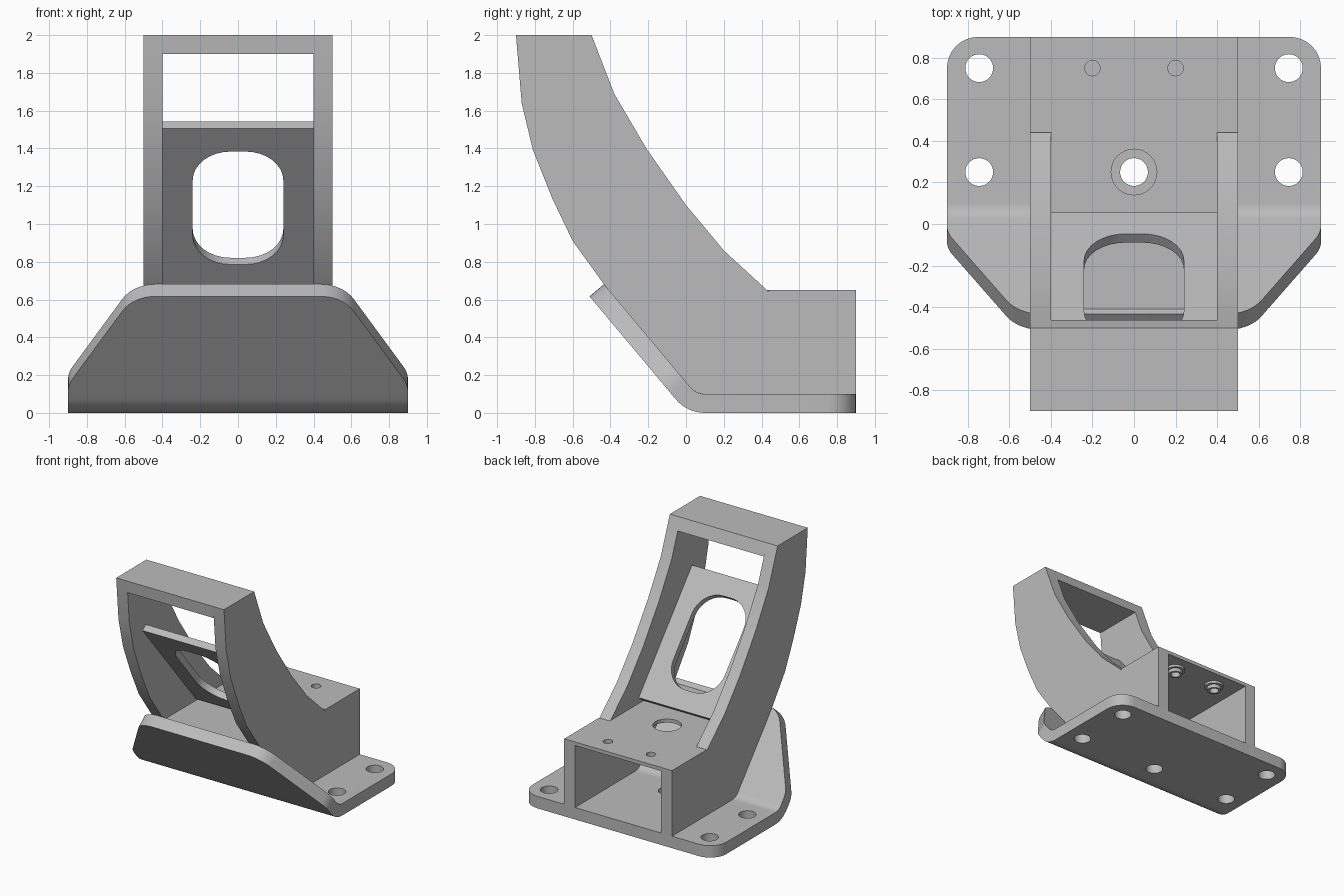
import bpy, bmesh, math
from mathutils import Vector

cube = bpy.data.objects.get("Cube")
if cube:
    bpy.data.objects.remove(cube, do_unlink=True)

metal = bpy.data.materials.new("plain grey metal")
metal.use_nodes = True
GREY = (0.5, 0.5, 0.5, 1)
metal.diffuse_color = GREY
metal.node_tree.nodes["Principled BSDF"].inputs["Base Color"].default_value = GREY

TILT = math.radians(50)
ALONG = Vector((0, -math.cos(TILT), math.sin(TILT)))   # up the sloped sheet
NORMAL = Vector((0, math.sin(TILT), math.cos(TILT)))


def finish(name, bm):
    bmesh.ops.recalc_face_normals(bm, faces=bm.faces)
    mesh = bpy.data.meshes.new(name)
    bm.to_mesh(mesh)
    bm.free()
    mesh.materials.append(metal)
    obj = bpy.data.objects.new(name, mesh)
    bpy.context.collection.objects.link(obj)
    return obj


def prism(name, points, sweep):
    """Extrude a flat outline along a vector."""
    bm = bmesh.new()
    face = bm.faces.new([bm.verts.new(p) for p in points])
    new = bmesh.ops.extrude_face_region(bm, geom=[face])["geom"]
    verts = [v for v in new if isinstance(v, bmesh.types.BMVert)]
    bmesh.ops.translate(bm, verts=verts, vec=Vector(sweep))
    return finish(name, bm)


def side_prism(name, profile, x0, x1):
    return prism(name, [(x0, y, z) for y, z in profile], (x1 - x0, 0, 0))


def cylinder(name, x, y, z0, z1, r, sides=32):
    ring = [(x + r * math.cos(k * math.tau / sides),
             y + r * math.sin(k * math.tau / sides), z0) for k in range(sides)]
    return prism(name, ring, (0, 0, z1 - z0))


def cut(obj, cutter):
    mod = obj.modifiers.new("cut", "BOOLEAN")
    mod.solver = "EXACT"
    mod.object = cutter
    bpy.context.view_layer.objects.active = obj
    bpy.ops.object.modifier_apply(modifier=mod.name)
    bpy.data.objects.remove(cutter, do_unlink=True)


def fillet(a, p, b, r, n=8):
    """Arc points rounding corner p between a and b."""
    a, p, b = Vector(a), Vector(p), Vector(b)
    da, db = (a - p).normalized(), (b - p).normalized()
    half = da.angle(db) / 2
    centre = p + (da + db).normalized() * r / math.sin(half)
    start = p + da * r / math.tan(half) - centre
    end = p + db * r / math.tan(half) - centre
    sweep = math.pi - 2 * half
    return [centre + (start * math.sin(sweep * (1 - k / n)) + end * math.sin(sweep * k / n))
            / math.sin(sweep) for k in range(n + 1)]


# Bent base sheet: lofted along its length from the rear edge
THICK, BEND_R, FLAT = 0.1, 0.2, 0.8
BEND = BEND_R * TILT
LENGTH = FLAT + BEND + 0.712


def sheet(s, t):
    a = min(max((s - FLAT) / BEND_R, 0), TILT)
    p = Vector((0, 0.1 - (BEND_R - t) * math.sin(a), BEND_R - (BEND_R - t) * math.cos(a)))
    if s < FLAT:
        p.y += FLAT - s
    return p + ALONG * max(s - FLAT - BEND, 0)


rear, waist, tip = (0.9, 0), (0.9, FLAT + BEND + 0.1), (0.555, LENGTH)
stations = [(p.y, p.x) for p in fillet((0, 0), rear, waist, 0.15)
            + fillet(rear, waist, tip, 0.2) + fillet(waist, tip, (0, LENGTH), 0.2)]
stations += [(FLAT + BEND * k / 8, 0.9) for k in range(9)]
bm = bmesh.new()
rows = []
for s, w in sorted(stations):
    rows.append([bm.verts.new(sheet(s, t) + Vector((x, 0, 0)))
                 for x, t in ((-w, 0), (w, 0), (w, THICK), (-w, THICK))])
for lower, upper in zip(rows, rows[1:]):
    for i in range(4):
        j = (i + 1) % 4
        bm.faces.new((lower[i], lower[j], upper[j], upper[i]))
bm.faces.new(rows[0])
bm.faces.new(rows[-1])
base = finish("base_sheet", bm)
for x, y in ((0.745, 0.75), (-0.745, 0.75), (0.745, 0.25), (-0.745, 0.25), (0, 0.25)):
    cut(base, cylinder("hole_cutter", x, y, -0.1, 0.2, 0.067))

# Curved side arms, one piece with the box walls
back_curve = [(0.44, 0.64), (0.2, 0.86), (0, 1.1), (-0.21, 1.4), (-0.38, 1.69), (-0.5, 2)]
front_curve = [(-0.9, 2), (-0.87, 1.64), (-0.81, 1.39), (-0.71, 1.14), (-0.6, 0.91)]
foot = [sheet(FLAT + BEND * k / 4, THICK) for k in range(4, -1, -1)]
foot = [sheet(LENGTH, THICK)] + foot
arm = back_curve + front_curve + [(p.y, p.z) for p in foot]
arm += [(0.9, THICK), (0.9, 0.65), (0.44, 0.65)]
side_prism("left_arm", arm, 0.4, 0.5)
side_prism("right_arm", arm, -0.5, -0.4)

# Cross block joining the arm tips
side_prism("top_block", [(-0.5, 2), (-0.9, 2), (-0.892, 1.9), (-0.461, 1.9)], -0.4, 0.4)

# Box lid with its access hole and two screw holes
lid = side_prism("box_lid", [(0.9, 0.62), (0.9, 0.65), (-0.41, 0.65), (-0.39, 0.62)], -0.4, 0.4)
cut(lid, cylinder("hole_cutter", 0, 0.25, 0.5, 0.8, 0.11))
for side, x in (("left", 0.2), ("right", -0.2)):
    cut(lid, cylinder("hole_cutter", x, 0.75, 0.5, 0.8, 0.037))
    # Flanged nuts under the lid
    for part, z0, z1, r in (("flange", 0.6, 0.62, 0.075), ("collar", 0.57, 0.6, 0.055)):
        nut = cylinder(f"{side}_nut_{part}", x, 0.75, z0, z1, r)
        cut(nut, cylinder("hole_cutter", x, 0.75, 0.5, 0.8, 0.037))

# Leaning panel with a rounded window
DEPTH = 0.055
centre = Vector((0, -0.298, 1.12)) - NORMAL * DEPTH


def on_panel(u, v):
    return centre + Vector((u, 0, 0)) + ALONG * v


panel = prism("leaning_panel", [on_panel(u, v) for u, v in
              ((-0.4, -0.55), (0.4, -0.55), (0.4, 0.55), (-0.4, 0.55))], NORMAL * DEPTH)
corners = [(-0.24, -0.39), (0.24, -0.39), (0.24, 0.39), (-0.24, 0.39)]
window = [p for i in range(4)
          for p in fillet(corners[i - 1], corners[i], corners[(i + 1) % 4], 0.2)]
cut(panel, prism("window_cutter", [on_panel(p.x, p.y) - NORMAL * 0.1 for p in window],
                 NORMAL * 0.3))

# Smooth the rounded faces, keep the edges sharp
for obj in bpy.context.collection.objects:
    if obj.type == "MESH" and metal.name in obj.data.materials:
        bpy.ops.object.select_all(action="DESELECT")
        obj.select_set(True)
        bpy.context.view_layer.objects.active = obj
        bpy.ops.object.shade_smooth_by_angle(angle=math.radians(30))
